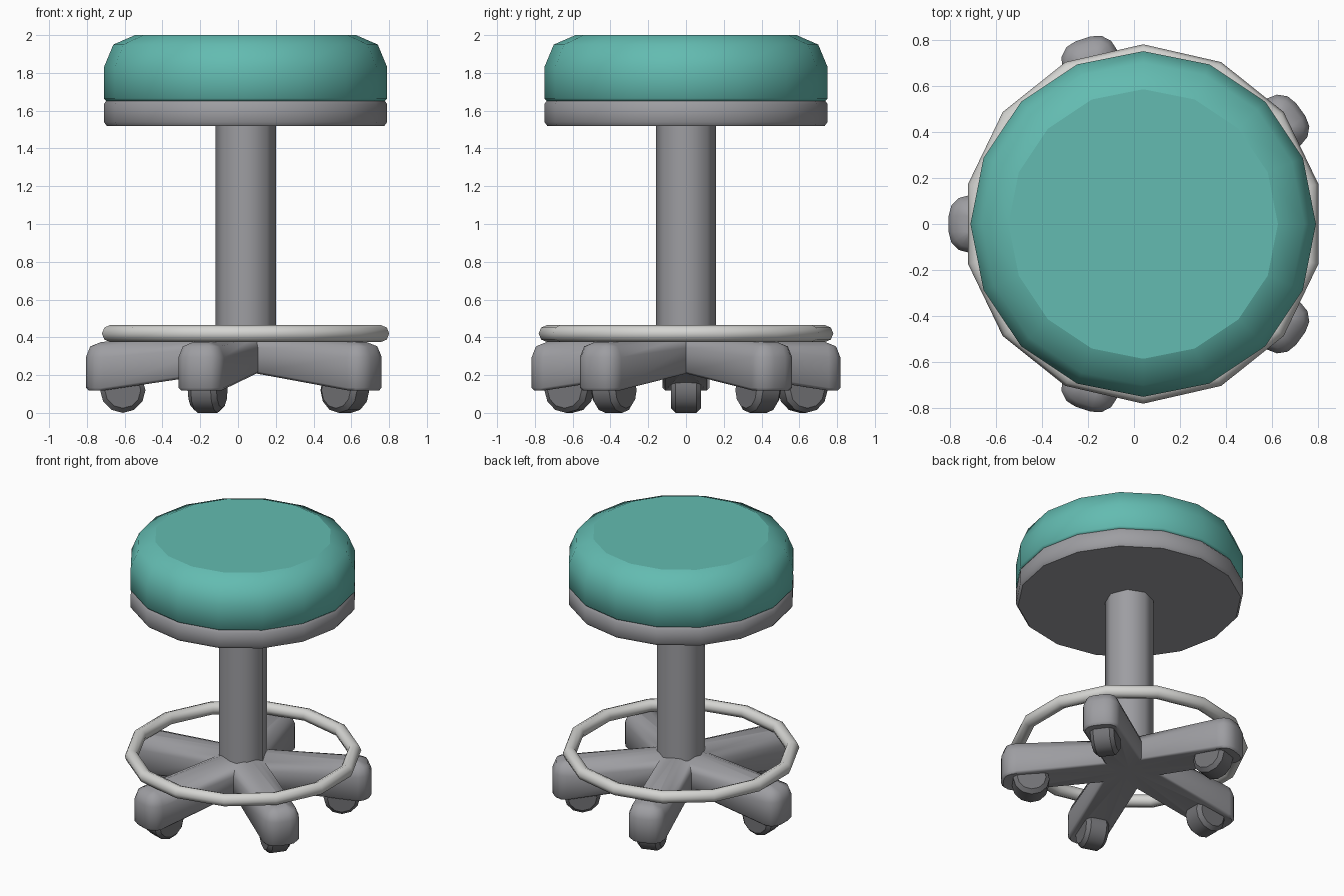
import bpy, bmesh, math
from math import cos, sin, pi, radians

if "Cube" in bpy.data.objects:
    bpy.data.objects.remove(bpy.data.objects["Cube"])

CX = 0.04  # axis of the stool


def material(name, rgb):
    m = bpy.data.materials.new(name)
    m.diffuse_color = (*rgb, 1)
    m.use_nodes = True
    m.node_tree.nodes["Principled BSDF"].inputs["Base Color"].default_value = m.diffuse_color
    return m


TEAL = material("teal vinyl", (0.125, 0.50, 0.44))
GREY = material("grey metal", (0.34, 0.34, 0.36))
DARK = material("dark grey wheel", (0.17, 0.17, 0.18))
LIGHT = material("light ring metal", (0.66, 0.66, 0.64))


def finish(bm, name, mat, angle):
    bmesh.ops.recalc_face_normals(bm, faces=bm.faces[:])
    me = bpy.data.meshes.new(name)
    bm.to_mesh(me)
    bm.free()
    me.materials.append(mat)
    ob = bpy.data.objects.new(name, me)
    bpy.context.collection.objects.link(ob)
    me.shade_smooth()
    me.set_sharp_from_angle(angle=radians(angle))
    return ob


def skin(bm, rings, closed=False):
    n = len(rings[0])
    pairs = list(zip(rings, rings[1:])) + ([(rings[-1], rings[0])] if closed else [])
    for a, b in pairs:
        for i in range(n):
            j = (i + 1) % n
            bm.faces.new((a[i], a[j], b[j], b[i]))


def lathe(name, profile, sides, mat, angle, closed=False, turn=0.0):
    """Spin a (radius, z) profile; open profiles get flat end caps."""
    bm = bmesh.new()
    rings = []
    for r, z in profile:
        rings.append([bm.verts.new((r * cos(turn + 2 * pi * i / sides),
                                    r * sin(turn + 2 * pi * i / sides), z))
                      for i in range(sides)])
    skin(bm, rings, closed)
    if not closed:
        bm.faces.new(rings[0])
        bm.faces.new(rings[-1])
    ob = finish(bm, name, mat, angle)
    ob.location.x = CX
    return ob


# Seat cushion, with a crisp flat top
seat = lathe("seat_cushion", [(0.735, 1.65), (0.75, 1.665), (0.75, 1.83),
                              (0.70, 1.95), (0.585, 2.0)], 16, TEAL, 60)
me = seat.data
attr = me.attributes.get("sharp_edge") or me.attributes.new("sharp_edge", 'BOOLEAN', 'EDGE')
for e in me.edges:
    if all(me.vertices[v].co.z > 1.99 for v in e.vertices):
        attr.data[e.index].value = True

# Seat plate and column
lathe("seat_plate", [(0.735, 1.52), (0.75, 1.54), (0.75, 1.635), (0.735, 1.655)],
      16, GREY, 40)
lathe("column", [(0.16, 0.36), (0.16, 1.53)], 8, GREY, 50)

# Foot ring
tube = [(0.735 + 0.045 * cos(k * pi / 4), 0.42 + 0.045 * sin(k * pi / 4)) for k in range(8)]
lathe("foot_ring", tube, 14, LIGHT, 60, closed=True, turn=pi / 2)

# Five-legged star base, lofted from inset star outlines
REACH, HALF, ROUND = 0.845, 0.125, 0.09


def star(inset):
    pts = []
    w, rad = HALF - inset, max(ROUND - inset, 0.01)
    for k in range(5):
        a = pi + k * 2 * pi / 5
        local = []
        for s in (-1, 1):
            arc = [(REACH - inset - rad + rad * cos(t * pi / 6),
                    s * (w - rad + rad * sin(t * pi / 6))) for t in range(4)]
            local += arc[::-1] if s < 0 else arc
        d = w / sin(pi / 5)  # crotch between this leg and the next
        local.append((d * cos(pi / 5), d * sin(pi / 5)))
        pts += [(u * cos(a) - v * sin(a), u * sin(a) + v * cos(a)) for u, v in local]
    return pts


def under(r):
    return 0.118 + 0.16 * (0.75 - min(r, 0.75))


def over(r):
    return 0.375 + 0.09 * (0.75 - min(r, 0.75))


bm = bmesh.new()
rings = []
for inset, height, dz in ((0.015, under, 0), (0, under, 0.015), (0, over, -0.08),
                          (0.023, over, -0.023), (0.08, over, 0)):
    rings.append([bm.verts.new((x, y, height(math.hypot(x, y)) + dz))
                  for x, y in star(inset)])
skin(bm, rings)
for ring, z in ((rings[0], under(0)), (rings[-1], over(0))):
    hub = bm.verts.new((0, 0, z))
    for i in range(len(ring)):
        bm.faces.new((ring[i], ring[(i + 1) % len(ring)], hub))
finish(bm, "star_base", GREY, 50).location.x = CX

# Caster wheels, rolling along each leg
for k in range(5):
    a = pi + k * 2 * pi / 5
    wheel = lathe(f"caster_wheel_{k + 1}", [(0.095, -0.08), (0.12, -0.055),
                                            (0.12, 0.055), (0.095, 0.08)], 12, DARK, 40)
    wheel.rotation_euler = (pi / 2, 0, a)
    wheel.location = (CX + 0.65 * cos(a), 0.65 * sin(a), 0.12)
